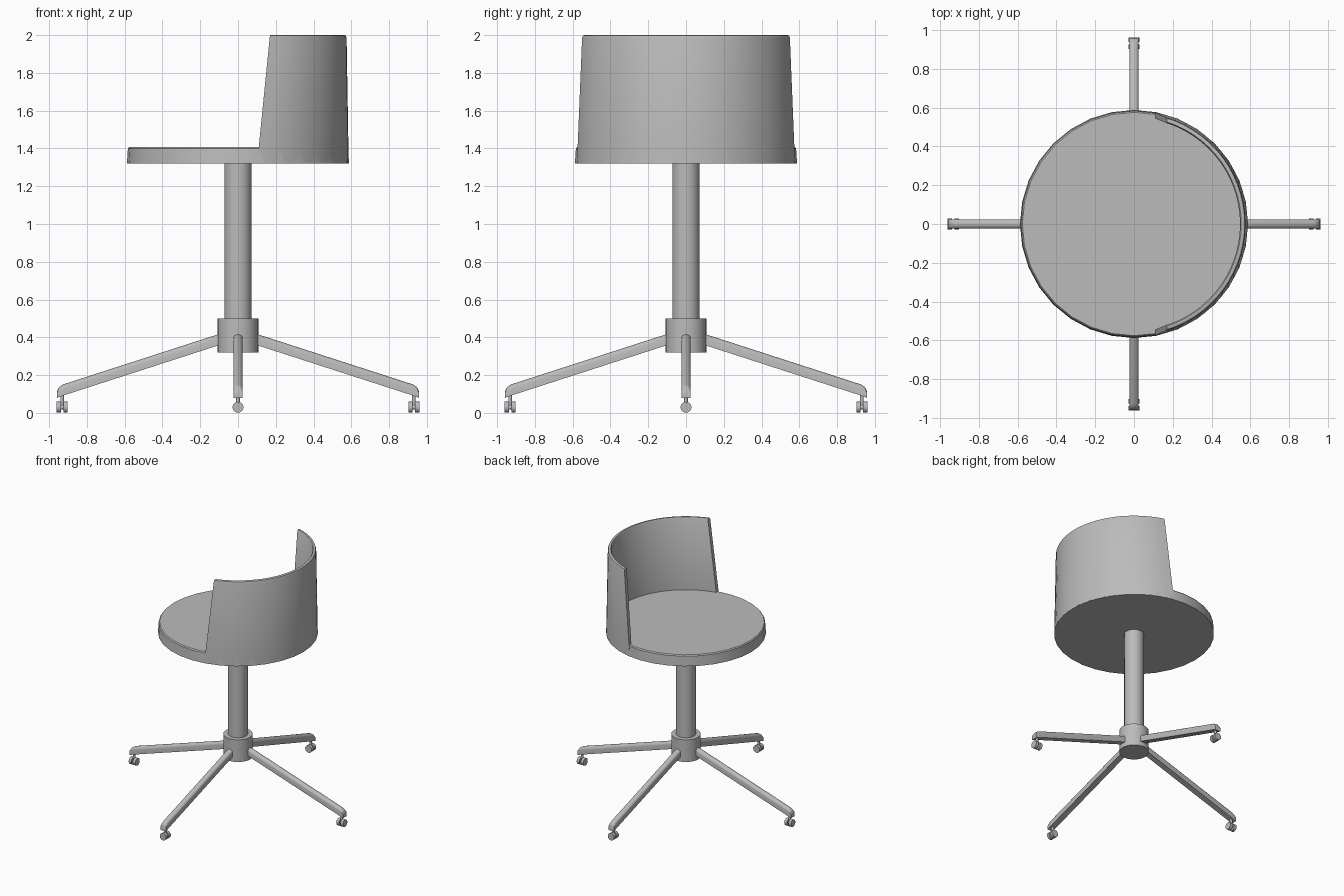
import bpy, bmesh, math
from mathutils import Matrix, Vector

if "Cube" in bpy.data.objects:
    bpy.data.objects.remove(bpy.data.objects["Cube"], do_unlink=True)

grey = bpy.data.materials.new("plain grey")
grey.use_nodes = True
COLOUR = (0.5, 0.5, 0.5, 1)
grey.diffuse_color = COLOUR
grey.node_tree.nodes["Principled BSDF"].inputs["Base Color"].default_value = COLOUR


def finish(name, bm, turn=0, angle=35):
    """Turn a bmesh into a smooth shaded object, rotated about z."""
    bmesh.ops.recalc_face_normals(bm, faces=bm.faces)
    bm.transform(Matrix.Rotation(turn, 4, 'Z'))
    mesh = bpy.data.meshes.new(name)
    bm.to_mesh(mesh)
    bm.free()
    mesh.materials.append(grey)
    obj = bpy.data.objects.new(name, mesh)
    bpy.context.collection.objects.link(obj)
    bpy.ops.object.select_all(action='DESELECT')
    obj.select_set(True)
    bpy.context.view_layer.objects.active = obj
    bpy.ops.object.shade_smooth_by_angle(angle=math.radians(angle))
    return obj


def loft(bm, rings, closed=False):
    """Skin closed loops of points; cap the ends unless the loft is closed."""
    loops = [[bm.verts.new(p) for p in ring] for ring in rings]
    for a, b in zip(loops, loops[1:]):
        for i in range(len(a)):
            j = (i + 1) % len(a)
            bm.faces.new((a[i], a[j], b[j], b[i]))
    bm.faces.new(loops[0])
    bm.faces.new(loops[-1])


def lathe(name, profile, sides=32):
    """Solid of revolution from (radius, z) pairs."""
    bm = bmesh.new()
    steps = [math.tau * i / sides for i in range(sides)]
    loft(bm, [[(r * math.cos(a), r * math.sin(a), z) for a in steps]
              for r, z in profile])
    return finish(name, bm)


# Round seat, swivel column and hub
lathe("seat", [(0.588, 1.32), (0.583, 1.40), (0.576, 1.408)])
lathe("column", [(0.072, 0.45), (0.072, 1.33)])
lathe("hub", [(0.108, 0.32), (0.108, 0.5)])

# Curved backrest: a wrapped wall whose two ends lean back
SECTION = [(0.586, 1.325), (0.575, 1.985), (0.571, 1.997), (0.565, 2.0),
           (0.553, 2.0), (0.547, 1.99), (0.555, 1.4), (0.555, 1.325)]
SEGMENTS = 28
bm = bmesh.new()
rings = []
for i in range(SEGMENTS + 1):
    t = 2 * i / SEGMENTS - 1
    ring = []
    for r, z in SECTION:
        a = t * math.acos((0.11 + 0.1 * (z - 1.41)) / r)
        ring.append((r * math.cos(a), r * math.sin(a), z))
    rings.append(ring)
loft(bm, rings)
finish("backrest", bm)

# Leg section: flat underside and rounded top
LEG = [(-0.024, -0.029), (0.024, -0.029)]
LEG += [(0.024 * math.cos(a), 0.008 + 0.022 * math.sin(a))
        for a in [math.pi * k / 8 for k in range(9)]]

# Stations along a leg: distance out, centre height, top height scale
STATIONS = [(0.08, 0.394, 1), (0.925, 0.121, 1), (0.943, 0.114, 0.85),
            (0.954, 0.110, 0.5), (0.958, 0.108, 0.1)]

for k, side in enumerate(("right_back", "left_back", "left_front", "right_front")):
    turn = k * math.pi / 2

    bm = bmesh.new()
    loft(bm, [[(x, y, z + (h * s if h > 0 else h)) for y, h in LEG]
              for x, z, s in STATIONS])
    finish("leg_" + side, bm, turn)

    # Caster: stem, axle and twin wheels
    bm = bmesh.new()
    bmesh.ops.create_cone(bm, cap_ends=True, segments=12, radius1=0.010,
                          radius2=0.010, depth=0.08,
                          matrix=Matrix.Translation((0.931, 0, 0.07)))
    lay = Matrix.Rotation(math.pi / 2, 4, 'Y')
    for x, radius, depth in ((0.931, 0.012, 0.05), (0.913, 0.029, 0.023),
                             (0.949, 0.029, 0.023)):
        bmesh.ops.create_cone(bm, cap_ends=True, segments=20, radius1=radius,
                              radius2=radius, depth=depth,
                              matrix=Matrix.Translation((x, 0, 0.03)) @ lay)
    finish("caster_" + side, bm, turn)
